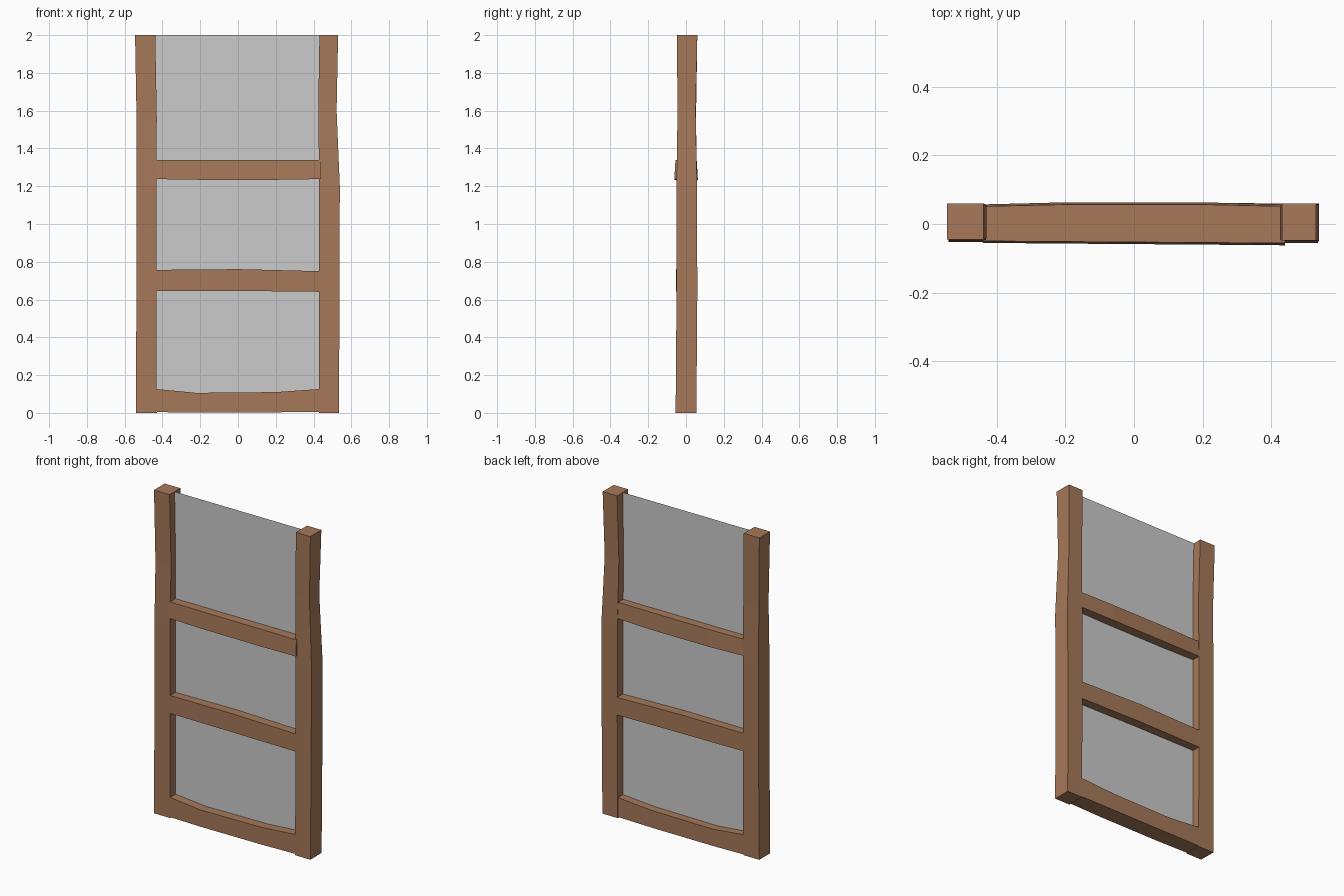
import bpy, bmesh

wood = bpy.data.materials.new("wood")
wood.diffuse_color = (0.38, 0.19, 0.10, 1)


def beam(name, stations, upright):
    """Loft a four-sided beam. Station: position, a_min, a_max, y_front, y_back.
    Upright beams run along z with a = x, rails run along x with a = z."""
    bm = bmesh.new()
    rings = []
    for p, a0, a1, y0, y1 in stations:
        corners = [(a0, y0), (a1, y0), (a1, y1), (a0, y1)]
        rings.append([bm.verts.new((a, y, p) if upright else (p, y, a))
                      for a, y in corners])
    for r, s in zip(rings, rings[1:]):
        for i in range(4):
            j = (i + 1) % 4
            bm.faces.new((r[i], r[j], s[j], s[i]))
    bm.faces.new(rings[0])
    bm.faces.new(rings[-1])
    bmesh.ops.recalc_face_normals(bm, faces=bm.faces)
    me = bpy.data.meshes.new(name)
    bm.to_mesh(me)
    bm.free()
    me.materials.append(wood)
    ob = bpy.data.objects.new(name, me)
    bpy.context.collection.objects.link(ob)
    return ob


# Uneven hand-hewn side posts
beam("left_post", [
    (0.00, -0.540, -0.430, -0.053, 0.053),
    (0.65, -0.538, -0.432, -0.050, 0.058),
    (1.20, -0.538, -0.432, -0.050, 0.058),
    (1.56, -0.537, -0.430, -0.042, 0.053),
    (2.00, -0.545, -0.438, -0.045, 0.060)], True)
beam("right_post", [
    (0.00, 0.430, 0.535, -0.055, 0.055),
    (0.65, 0.430, 0.537, -0.050, 0.060),
    (1.20, 0.430, 0.539, -0.050, 0.058),
    (1.60, 0.425, 0.522, -0.045, 0.051),
    (2.00, 0.431, 0.530, -0.048, 0.060)], True)

# Cross rails, with slight bow
beam("bottom_rail", [
    (-0.44, 0.004, 0.127, -0.050, 0.052),
    (-0.22, 0.002, 0.106, -0.053, 0.055),
    (0.20, 0.003, 0.110, -0.053, 0.055),
    (0.44, 0.006, 0.127, -0.050, 0.052)], False)
beam("middle_rail", [
    (-0.44, 0.646, 0.757, -0.048, 0.056),
    (0.00, 0.646, 0.761, -0.053, 0.062),
    (0.44, 0.641, 0.750, -0.050, 0.060)], False)
upper = beam("upper_rail", [
    (-0.44, 1.238, 1.338, -0.055, 0.057),
    (-0.20, 1.234, 1.338, -0.057, 0.063),
    (0.20, 1.234, 1.338, -0.060, 0.063),
    (0.44, 1.238, 1.338, -0.062, 0.057)], False)
# Narrow the upper rail towards its top
for v in upper.data.vertices:
    if v.co.z > 1.3:
        v.co.y *= 0.9

# Flat pane, open at the top edge
me = bpy.data.meshes.new("pane")
me.from_pydata([(-0.45, 0.004, 0.06), (0.44, 0.004, 0.06),
                (0.44, 0.004, 2.0), (-0.45, 0.004, 2.0)], [], [(0, 1, 2, 3)])
bpy.context.collection.objects.link(bpy.data.objects.new("pane", me))
